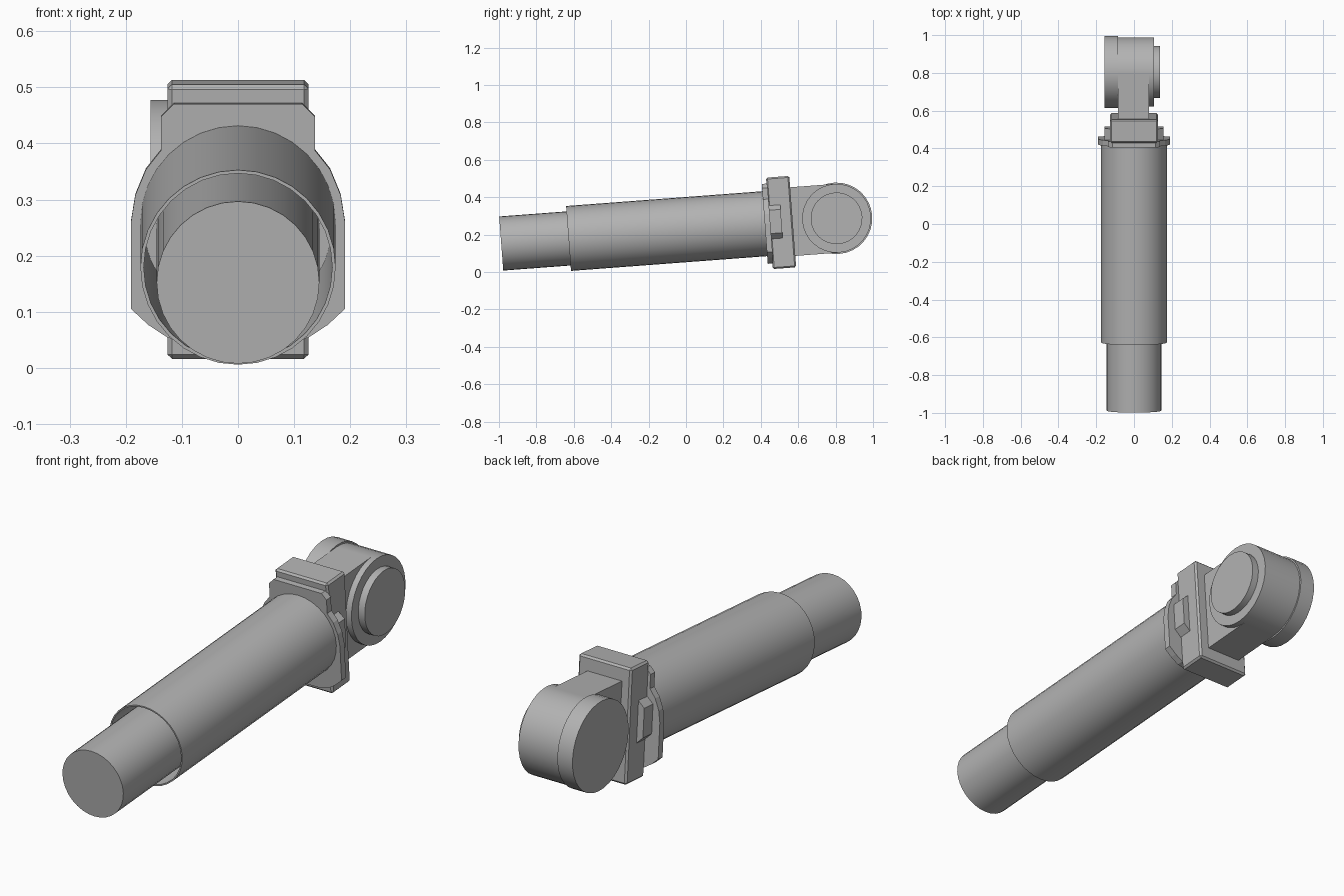
import bpy, bmesh, math
from mathutils import Matrix, Vector

cube = bpy.data.objects.get("Cube")
if cube:
    bpy.data.objects.remove(cube, do_unlink=True)

metal = bpy.data.materials.new("grey_metal")
metal.use_nodes = True
GREY = (0.45, 0.45, 0.45, 1)
metal.diffuse_color = GREY
metal.node_tree.nodes["Principled BSDF"].inputs["Base Color"].default_value = GREY

# Local frame: origin on the hinge pin, y along the slightly tilted strut
TILT = Matrix.Translation((0, 0.805, 0.287)) @ Matrix.Rotation(math.radians(4.3), 4, 'X')


def finish(name, bm, bevel=0):
    bmesh.ops.recalc_face_normals(bm, faces=bm.faces)
    mesh = bpy.data.meshes.new(name)
    bm.to_mesh(mesh)
    bm.free()
    mesh.materials.append(metal)
    obj = bpy.data.objects.new(name, mesh)
    bpy.context.collection.objects.link(obj)
    obj.matrix_world = TILT
    if bevel:
        mod = obj.modifiers.new("edge_chamfer", 'BEVEL')
        mod.width = bevel
        mod.segments = 1
    return obj


def smooth(obj):
    bpy.ops.object.select_all(action='DESELECT')
    obj.select_set(True)
    bpy.context.view_layer.objects.active = obj
    bpy.ops.object.shade_smooth_by_angle(angle=math.radians(30))


def turned(name, profile, axis, sides=32):
    """Revolve (radius, position) points round the x or y axis."""
    bm = bmesh.new()
    rings = []
    for r, p in profile:
        ring = []
        for i in range(sides):
            a = 2 * math.pi * i / sides
            u, v = r * math.sin(a), r * math.cos(a)
            ring.append(bm.verts.new((p, u, v) if axis == 'X' else (u, p, v)))
        rings.append(ring)
    for a, b in zip(rings, rings[1:]):
        for i in range(sides):
            j = (i + 1) % sides
            bm.faces.new((a[i], a[j], b[j], b[i]))
    bm.faces.new(rings[0])
    bm.faces.new(rings[-1])
    smooth(finish(name, bm))


def plate(name, outline, y0, y1, bevel=0):
    """Extrude an (x, z) outline along the strut."""
    bm = bmesh.new()
    face = bm.faces.new([bm.verts.new((x, y0, z)) for x, z in outline])
    new = bmesh.ops.extrude_face_region(bm, geom=[face])["geom"]
    bmesh.ops.translate(bm, vec=Vector((0, y1 - y0, 0)),
                        verts=[g for g in new if isinstance(g, bmesh.types.BMVert)])
    return finish(name, bm, bevel)


def mirrored(half):
    return half + [(-x, z) for x, z in reversed(half)]


def rectangle(x0, x1, z):
    return [(x0, -z), (x1, -z), (x1, z), (x0, z)]


# Inner rod and open-ended outer sleeve
turned("inner_rod", [(0.145, -1.798), (0.145, -0.40)], 'Y')
turned("outer_sleeve", [(0.168, -0.42), (0.168, -1.437), (0.174, -1.437), (0.174, -0.36)], 'Y')

# Shaped flange against the mounting block
flange = [(0.114, 0.213), (0.137, 0.19), (0.137, 0.13), (0.164, 0.096), (0.183, 0.05),
          (0.191, 0), (0.191, -0.153), (0.16, -0.182), (0.125, -0.205), (0.08, -0.215)]
plate("flange", mirrored(flange), -0.385, -0.355)

# Mounting block with chamfered edges
plate("mounting_block", rectangle(-0.126, 0.126, 0.245), -0.36, -0.235, 0.008)

# Raised bosses on both sides of the block
for side, name in ((1, "left_boss"), (-1, "right_boss")):
    boss = [(0.12, 0.1), (0.155, 0.07), (0.155, -0.055), (0.12, -0.09)]
    plate(name, [(side * x, z) for x, z in boss], -0.365, -0.295)

# Hinge arm, barrel and end discs
plate("hinge_arm", rectangle(-0.085, 0.08, 0.184), -0.24, 0)
turned("hinge_barrel", [(0.184, -0.086), (0.184, 0.106)], 'X')
turned("large_hinge_cap", [(0.191, -0.156), (0.191, -0.084)], 'X')
turned("small_hinge_cap", [(0.138, 0.10), (0.138, 0.137)], 'X')
